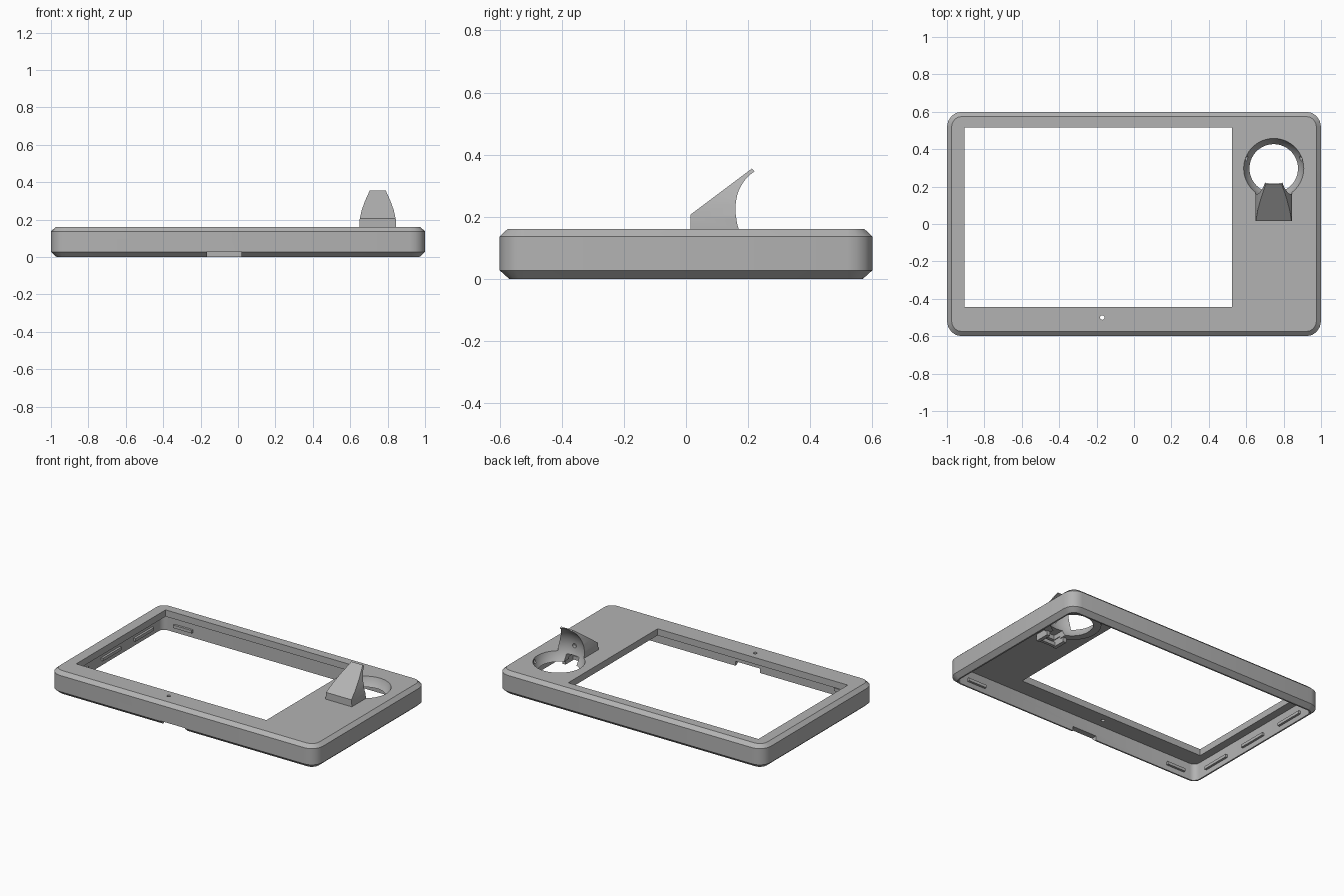
import bpy, bmesh, math
from mathutils import Vector, Matrix

if "Cube" in bpy.data.objects:
    bpy.data.objects.remove(bpy.data.objects["Cube"])

grey = bpy.data.materials.new("plain grey")
grey.use_nodes = True
grey.diffuse_color = (0.45, 0.45, 0.45, 1)
grey.node_tree.nodes["Principled BSDF"].inputs["Base Color"].default_value = (0.45, 0.45, 0.45, 1)


def finish(name, bm):
    bmesh.ops.recalc_face_normals(bm, faces=bm.faces)
    mesh = bpy.data.meshes.new(name)
    bm.to_mesh(mesh)
    bm.free()
    mesh.materials.append(grey)
    obj = bpy.data.objects.new(name, mesh)
    bpy.context.collection.objects.link(obj)
    return obj


def loft(name, rings):
    bm = bmesh.new()
    loops = [[bm.verts.new(p) for p in ring] for ring in rings]
    n = len(loops[0])
    for a, b in zip(loops, loops[1:]):
        for i in range(n):
            j = (i + 1) % n
            bm.faces.new((a[i], a[j], b[j], b[i]))
    bm.faces.new(loops[0])
    bm.faces.new(loops[-1])
    return finish(name, bm)


def rounded(inset, z, radius=0.08, steps=4):
    """Rounded rectangle ring, inset from the outer outline."""
    r = radius - inset
    pts = []
    for k, (sx, sy) in enumerate(((1, 1), (-1, 1), (-1, -1), (1, -1))):
        for i in range(steps + 1):
            a = math.pi / 2 * (k + i / steps)
            pts.append((sx * (1 - radius) + r * math.cos(a),
                        sy * (0.6 - radius) + r * math.sin(a), z))
    return pts


def box(name, x0, x1, y0, y1, z0, z1):
    return loft(name, [[(x0, y0, z), (x1, y0, z), (x1, y1, z), (x0, y1, z)] for z in (z0, z1)])


def cylinder(name, radius, depth, centre, direction=(0, 0, 1), sides=48):
    bm = bmesh.new()
    turn = Vector(direction).to_track_quat('Z', 'Y').to_matrix().to_4x4()
    bmesh.ops.create_cone(bm, cap_ends=True, segments=sides, radius1=radius, radius2=radius,
                          depth=depth, matrix=Matrix.Translation(centre) @ turn)
    return finish(name, bm)


def combine(target, other, operation):
    """Apply a boolean and remove the helper."""
    mod = target.modifiers.new("cut", 'BOOLEAN')
    mod.operation, mod.object, mod.solver = operation, other, 'EXACT'
    deps = bpy.context.evaluated_depsgraph_get()
    deps.update()
    mesh = bpy.data.meshes.new_from_object(target.evaluated_get(deps))
    target.modifiers.clear()
    target.data = mesh
    bpy.data.objects.remove(other)


# Chamfered case, hollow from below
case = loft("case", [rounded(0.03, 0), rounded(0, 0.027), rounded(0, 0.137), rounded(0.025, 0.16)])
combine(case, loft("cavity", [rounded(0.04, -0.1), rounded(0.04, 0.115)]), 'DIFFERENCE')

# Screen window, pin hole and cable notch
combine(case, box("window", -0.905, 0.525, -0.445, 0.515, -0.1, 0.3), 'DIFFERENCE')
combine(case, cylinder("pin_hole", 0.012, 0.4, (-0.17, -0.5, 0.15), sides=16), 'DIFFERENCE')
combine(case, box("notch", -0.165, 0.02, -0.7, -0.5, -0.1, 0.03), 'DIFFERENCE')

# Ball socket collar under the top plate
cx, cy = 0.747, 0.297
ball = Vector((cx, cy, 0.205))
combine(case, cylinder("collar", 0.18, 0.04, (cx, cy, 0.12)), 'UNION')

# Hood: side profile crossed with the tapering front profile
side = [(0.015, 0.15), (0.3, 0.15), (0.3, 0.33), (0.222, 0.345), (0.212, 0.355), (0.015, 0.207)]
hood = loft("hood", [[(x, y, z) for y, z in side] for x in (0.55, 0.95)])
widths = [(0.14, 0.099), (0.2, 0.097), (0.25, 0.086), (0.3, 0.068), (0.37, 0.036)]
outline = [(w, z) for z, w in widths] + [(-w, z) for z, w in reversed(widths)]
combine(hood, loft("taper", [[(cx + w, y, z) for w, z in outline] for y in (-0.1, 0.5)]), 'INTERSECT')
combine(case, hood, 'UNION')

# Spherical seat cut through collar and hood
bm = bmesh.new()
bmesh.ops.create_uvsphere(bm, u_segments=64, v_segments=32, radius=0.167, matrix=Matrix.Translation(ball))
combine(case, finish("seat", bm), 'DIFFERENCE')

# Three small sockets around the seat, and the clip slot below the hood
for angle, drop in ((20, -0.4), (160, -0.4), (270, 0)):
    a = math.radians(angle)
    d = Vector((math.cos(a), math.sin(a), drop)).normalized()
    combine(case, cylinder("socket", 0.014, 0.05, ball + d * 0.165, d, 16), 'DIFFERENCE')
combine(case, box("slot", 0.70, 0.795, 0.07, 0.2, 0.05, 0.145), 'DIFFERENCE')

# Smooth the curved surfaces
bpy.context.view_layer.objects.active = case
case.select_set(True)
bpy.ops.object.shade_smooth_by_angle(angle=math.radians(30))

# Clip rails below the hood
for i, x in enumerate((0.67, 0.80)):
    box(f"clip_rail_{i + 1}", x, x + 0.025, 0.05, 0.15, 0.07, 0.116)
box("clip_bar", 0.67, 0.825, 0.05, 0.07, 0.075, 0.1)

# Snap tabs inside the long and short walls
for sy, label in ((-1, "front"), (1, "back")):
    for i, x in enumerate((-0.8, 0.8)):
        y = sorted((sy * 0.562, sy * 0.545))
        box(f"{label}_tab_{i + 1}", x - 0.07, x + 0.07, *y, 0.035, 0.055)
for sx, label in ((-1, "right"), (1, "left")):
    for i, y in enumerate((-0.35, 0, 0.35)):
        x = sorted((sx * 0.962, sx * 0.945))
        box(f"{label}_tab_{i + 1}", *x, y - 0.1, y + 0.1, 0.035, 0.055)
